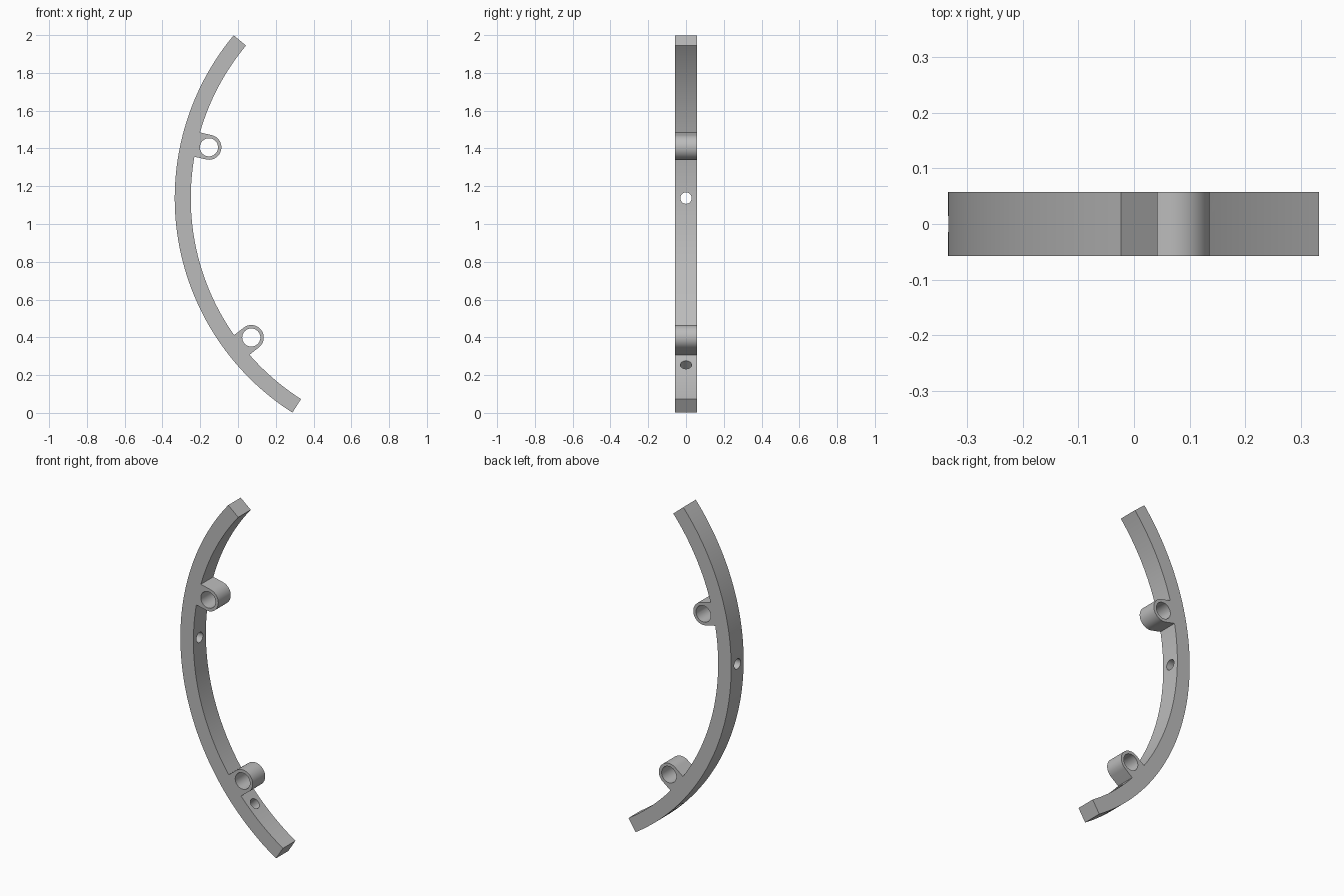
import bpy, bmesh, math
from mathutils import Matrix, Vector

if "Cube" in bpy.data.objects:
    bpy.data.objects.remove(bpy.data.objects["Cube"])

# Curved bar: an arc about one centre, swept from the top end to the bottom end
CX, CZ = 1.0115, 1.137
R_OUT, R_IN = 1.3465, 1.2615
TOP, BOTTOM = math.radians(140.2), math.radians(237.5)
HALF = 0.058
LUG_R, LUG_HOLE, LUG_DIST = 0.066, 0.048, 1.196
LUGS = [math.radians(167), math.radians(218.1)]
SCREW_HOLES = [math.radians(180), math.radians(224.4)]

grey = bpy.data.materials.new("plain grey")
grey.use_nodes = True
grey.diffuse_color = (0.5, 0.5, 0.5, 1)
grey.node_tree.nodes["Principled BSDF"].inputs["Base Color"].default_value = (0.5, 0.5, 0.5, 1)


def polar(radius, angle):
    return Vector((CX + radius * math.cos(angle), 0, CZ + radius * math.sin(angle)))


def arc(radius, start, end):
    n = max(3, round(abs(end - start) / math.radians(1.5)))
    return [polar(radius, start + (end - start) * i / n) for i in range(n + 1)]


def lug_outline(angle):
    """Round nose of a lug that points at the arc centre."""
    centre = polar(LUG_DIST, angle)
    points = []
    for i in range(25):
        a = angle - math.pi / 2 - math.pi * i / 24
        points.append(centre + LUG_R * Vector((math.cos(a), 0, math.sin(a))))
    return points


def cutter(name, centre, axis, radius, length):
    bm = bmesh.new()
    turn = Vector((0, 0, 1)).rotation_difference(axis).to_matrix().to_4x4()
    bmesh.ops.create_cone(bm, cap_ends=True, segments=40, radius1=radius, radius2=radius,
                          depth=length, matrix=Matrix.Translation(centre) @ turn)
    mesh = bpy.data.meshes.new(name)
    bm.to_mesh(mesh)
    bm.free()
    obj = bpy.data.objects.new(name, mesh)
    bpy.context.collection.objects.link(obj)
    obj.hide_render = True
    return obj


# Outline: outer arc downwards, then inner arc back up with the two lugs
outline = arc(R_OUT, TOP, BOTTOM)
foot = math.asin(LUG_R / R_IN)
start = BOTTOM
for angle in reversed(LUGS):
    outline += arc(R_IN, start, angle + foot)
    outline += reversed(lug_outline(angle))
    start = angle - foot
outline += arc(R_IN, start, TOP)

bm = bmesh.new()
face = bm.faces.new([bm.verts.new(p - Vector((0, HALF, 0))) for p in outline])
side = bmesh.ops.extrude_face_region(bm, geom=[face])
verts = [v for v in side["geom"] if isinstance(v, bmesh.types.BMVert)]
bmesh.ops.translate(bm, verts=verts, vec=(0, 2 * HALF, 0))
bmesh.ops.recalc_face_normals(bm, faces=bm.faces)
mesh = bpy.data.meshes.new("curved_bracket")
bm.to_mesh(mesh)
bm.free()
bracket = bpy.data.objects.new("curved_bracket", mesh)
bpy.context.collection.objects.link(bracket)
mesh.materials.append(grey)

# Holes across the lugs and radial screw holes through the bar
cutters = [cutter("lug_hole", polar(LUG_DIST, a), Vector((0, 1, 0)), LUG_HOLE, 0.4) for a in LUGS]
for a in SCREW_HOLES:
    axis = Vector((math.cos(a), 0, math.sin(a)))
    cutters.append(cutter("screw_hole", polar((R_IN + R_OUT) / 2, a), axis, 0.03, 0.2))
for c in cutters:
    mod = bracket.modifiers.new(c.name, 'BOOLEAN')
    mod.operation = 'DIFFERENCE'
    mod.solver = 'EXACT'
    mod.object = c

# Bake the cuts, then smooth the curved sides
bpy.context.view_layer.update()
cut_mesh = bpy.data.meshes.new_from_object(bracket.evaluated_get(bpy.context.evaluated_depsgraph_get()))
bracket.modifiers.clear()
bracket.data = cut_mesh
cut_mesh.materials.clear()
cut_mesh.materials.append(grey)
for c in cutters:
    bpy.data.objects.remove(c)
for obj in bpy.context.selected_objects:
    obj.select_set(False)
bracket.select_set(True)
bpy.context.view_layer.objects.active = bracket
bpy.ops.object.shade_smooth_by_angle(angle=math.radians(30))
